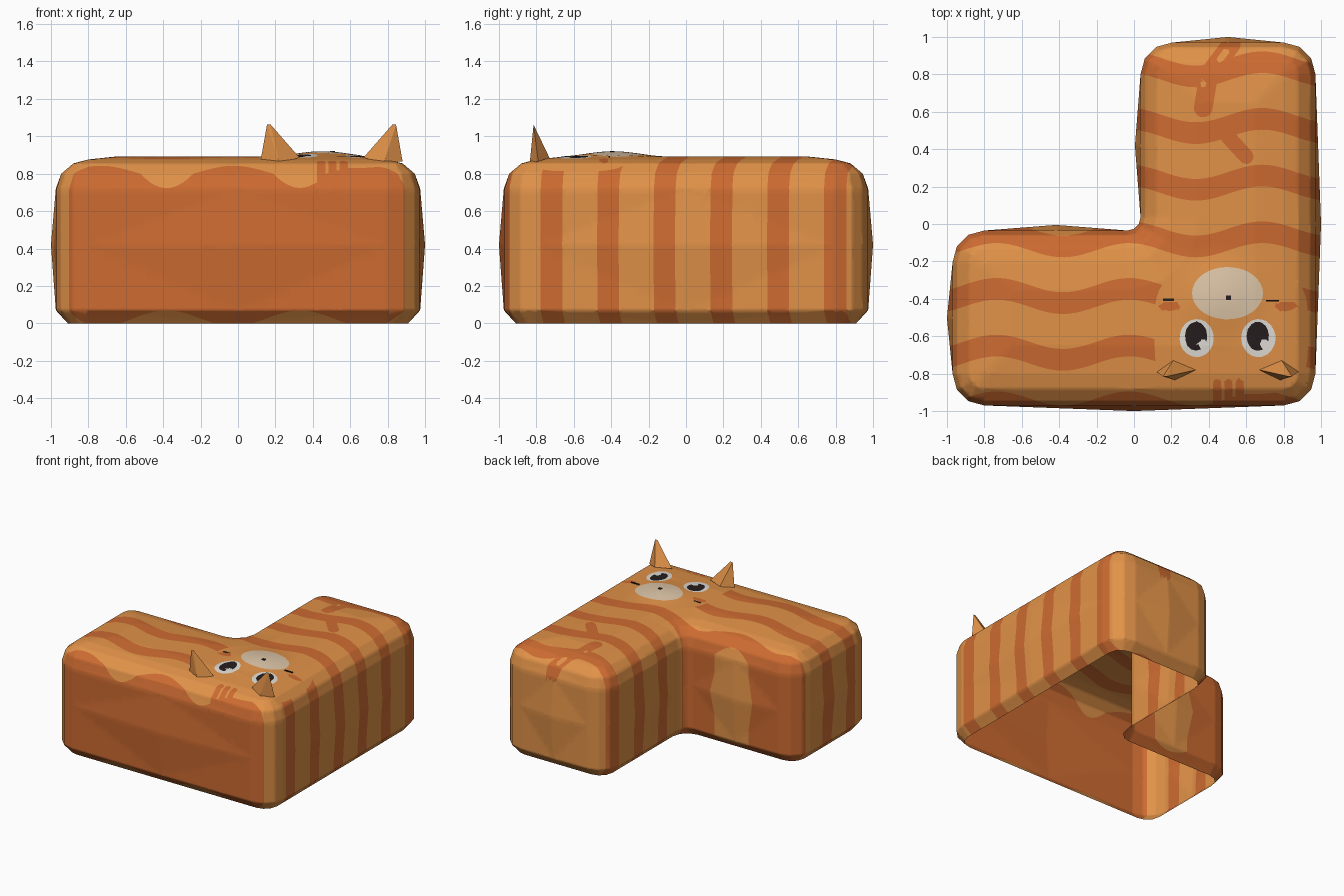
import bpy, bmesh, math
from mathutils import Vector

if "Cube" in bpy.data.objects:
    bpy.data.objects.remove(bpy.data.objects["Cube"])


def material(name, rgb):
    m = bpy.data.materials.new(name)
    m.diffuse_color = [((c / 255 + 0.055) / 1.055) ** 2.4 for c in rgb] + [1]
    m.use_nodes = True
    m.node_tree.nodes["Principled BSDF"].inputs["Base Color"].default_value = m.diffuse_color
    return m


MATS = [material("light orange fur", (225, 146, 72)),
        material("dark orange fur", (205, 107, 49)),
        material("beige muzzle", (222, 198, 168)),
        material("eye white", (226, 221, 214)),
        material("black", (38, 29, 30))]
LIGHT, DARK, BEIGE, WHITE, BLACK = range(5)


def finish(name, bm, mat=None):
    me = bpy.data.meshes.new(name)
    bm.to_mesh(me)
    bm.free()
    ob = bpy.data.objects.new(name, me)
    bpy.context.collection.objects.link(ob)
    for m in (MATS if mat is None else [MATS[mat]]):
        me.materials.append(m)
    return ob


# L-shaped outline: corner, inward direction, start angle; the fifth is concave
CORNERS = [(-.97, -.97, 1, 1, 180), (.97, -.97, -1, 1, 270), (.97, .97, -1, -1, 0),
           (.035, .97, 1, -1, 90), (.035, -.035, 1, -1, 0), (-.97, -.035, 1, -1, 90)]


def outline(inset, bulge):
    arcs = []
    for i, (x, y, sx, sy, a0) in enumerate(CORNERS):
        concave = i == 4
        r = .07 + inset if concave else max(.17 - inset, .03)
        k = -.07 if concave else inset + r
        turn = -30 if concave else 30
        arcs.append([Vector((x + sx * k + r * math.cos(math.radians(a0 + turn * j)),
                             y + sy * k + r * math.sin(math.radians(a0 + turn * j)))) for j in range(4)])
    pts = []
    for i, arc in enumerate(arcs):
        a, b = arc[-1], arcs[(i + 1) % 6][0]
        d = (b - a).normalized()
        pts += arc + [(a + b) / 2 + Vector((d.y, -d.x)) * bulge]
    return pts


# Colour fields: positive inside
def stripes(x, y):
    p = .303
    centre = -.688 - .038 * math.cos(math.tau * (x + .38) / .71)
    return .058 - abs((y - centre + p / 2) % p - p / 2)


def oval(cx, cy, rx, ry, power=2):
    return lambda x, y: 1 - abs((x - cx) / rx) ** power - abs((y - cy) / ry) ** power


def stroke(ax, ay, bx, by, w):
    a, d = Vector((ax, ay)), Vector((bx - ax, by - ay))

    def field(x, y):
        p = Vector((x, y)) - a
        t = min(1, max(0, p.dot(d) / d.length_squared))
        return w - (p - d * t).length
    return field


PAINT = [(stripes, DARK), (oval(.52, -.58, .41, .33, 4), LIGHT)]
# cheek spots, forehead marks, back markings
PAINT += [(oval(cx, -.44, .06, .025), DARK) for cx in (.19, .81)]
PAINT += [(stroke(cx, -.96, cx, -.85, .022), DARK) for cx in (.445, .505, .565)]
PAINT += [(stroke(*s), DARK) for s in ((.52, .96, .40, .80, .05), (.40, .80, .37, .62, .05),
                                      (.50, .47, .60, .36, .04))]
PAINT += [(stroke(.46, .88, .49, .92, .018), LIGHT), (oval(.37, .75, .018, .018), LIGHT),
          (oval(.5, -.37, .19, .14), BEIGE)]
# eyes
for ex in (.335, .665):
    PAINT += [(oval(ex, -.61, .092, .102), WHITE), (oval(ex - .003, -.6, .06, .078), BLACK),
              (oval(ex + .035, -.645, .026, .026), WHITE)]


def cut(bm, field):
    """Split the mesh along the zero line of a field."""
    bm.verts.index_update()
    val = {v: field(v.co.x, v.co.y) for v in bm.verts}
    new = []
    for e in list(bm.edges):
        v0, v1 = e.verts
        a, b = val[v0], val[v1]
        if a * b < 0:
            new.append(bmesh.utils.edge_split(e, v0, a / (a - b))[1])
    if new:
        bmesh.ops.connect_verts(bm, verts=new)
    bmesh.ops.triangulate(bm, faces=[f for f in bm.faces if len(f.verts) > 3])


# Body shell, open underneath: height, inset, bulge of each ring
bm = bmesh.new()
rings = []
for z, inset, bulge in ((0, .06, 0), (.07, 0, .004), (.42, 0, .03), (.72, 0, .004), (.80, .025, 0),
                        (.855, .09, 0), (.876, .17, 0), (.892, .32, 0)):
    rings.append([bm.verts.new((p.x, p.y, z)) for p in outline(inset, bulge)])
for lo, hi in zip(rings, rings[1:]):
    n = len(lo)
    for i in range(n):
        j = (i + 1) % n
        bm.faces.new((lo[i], lo[j], hi[j], hi[i]))
bm.faces.new(rings[-1])
bmesh.ops.triangulate(bm, faces=bm.faces[:])

# Even grid so that the painted borders are smooth
for axis, start, step, count in ((0, -.993, .025, 80), (1, -.993, .025, 80), (2, .033, .05, 17)):
    no = Vector((0, 0, 0))
    no[axis] = 1
    for i in range(count):
        bmesh.ops.bisect_plane(bm, geom=bm.verts[:] + bm.edges[:] + bm.faces[:], dist=1e-5,
                               plane_co=no * (start + step * i), plane_no=no)
bmesh.ops.triangulate(bm, faces=bm.faces[:])

# Raised muzzle
for v in bm.verts:
    d = math.hypot(v.co.x - .45, v.co.y + .39) / .3
    if v.co.z > .85 and d < 1:
        v.co.z += .028 * (.5 + .5 * math.cos(math.pi * d))

for field, _ in PAINT:
    cut(bm, field)
for f in bm.faces:
    c = f.calc_center_median()
    f.smooth = True
    for i, (field, mat) in enumerate(PAINT):
        if (i == 0 or c.z > .7) and field(c.x, c.y) > 0:
            f.material_index = mat
finish("body", bm)

# Ears, mirrored about the middle of the face
for side, name in ((1, "left_ear"), (-1, "right_ear")):
    bm = bmesh.new()
    base = [bm.verts.new((.5 + side * (x - .5), y, z)) for x, y, z in
            ((.12, -.79, .865), (.22, -.835, .86), (.33, -.78, .885), (.21, -.73, .885))]
    tip = [bm.verts.new((.5 + side * (x - .5), -.815, 1.062)) for x in (.155, .175)]
    bm.faces.new((base[0], base[1], tip[0]))
    bm.faces.new((base[1], base[2], tip[1]))
    bm.faces.new((base[2], base[3], tip[1]))
    bm.faces.new((base[3], base[0], tip[0]))
    bm.faces.new((base[1], tip[1], tip[0]))
    bm.faces.new((base[3], tip[0], tip[1]))
    bmesh.ops.recalc_face_normals(bm, faces=bm.faces[:])
    finish(name, bm, LIGHT)

# Whisker lines and nose as thin plates
for name, x, y, z, sx, sy in (("left_whisker", .205, -.405, .891, .1, .012),
                              ("right_whisker", .74, -.41, .891, .07, .008),
                              ("nose", .505, -.393, .917, .026, .024)):
    bm = bmesh.new()
    bmesh.ops.create_cube(bm, size=1)
    for v in bm.verts:
        v.co = Vector((x + v.co.x * sx, y + v.co.y * sy, z + v.co.z * .008))
    finish(name, bm, BLACK)
